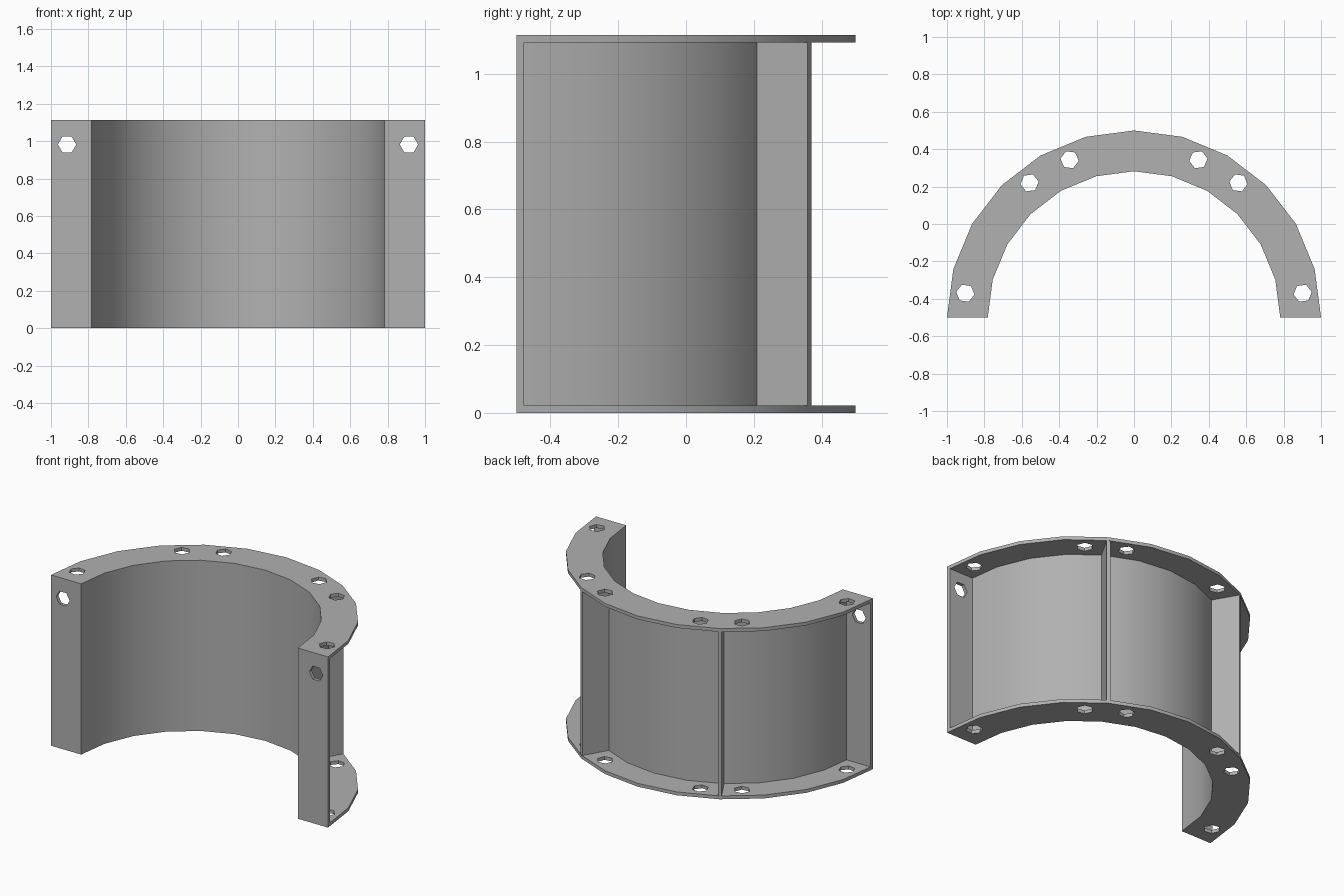
import bpy, bmesh
from math import sin, cos, pi, radians
from mathutils import Matrix, Vector

if "Cube" in bpy.data.objects:
    bpy.data.objects.remove(bpy.data.objects["Cube"])

H, T = 1.114, 0.022            # height, plate thickness
R_IN, R_WALL, R_OUT = 0.782, 0.827, 1.0
CY = -0.5                      # arc centre on y
STEPS = 12
HOLE_R = 0.049

grey = bpy.data.materials.new("dark_grey")
grey.diffuse_color = (0.44, 0.44, 0.44, 1)
grey.use_nodes = True
grey.node_tree.nodes["Principled BSDF"].inputs["Base Color"].default_value = grey.diffuse_color


def polar(r, a):
    return (r * cos(a), CY + r * sin(a))


def arc_band(r0, r1):
    angles = [pi * i / STEPS for i in range(STEPS + 1)]
    return [polar(r1, a) for a in angles] + [polar(r0, a) for a in reversed(angles)]


def add_prism(bm, pts, z0, z1, matrix=Matrix()):
    low = [bm.verts.new(matrix @ Vector((x, y, z0))) for x, y in pts]
    top = [bm.verts.new(matrix @ Vector((x, y, z1))) for x, y in pts]
    bm.faces.new(low[::-1])
    bm.faces.new(top)
    n = len(pts)
    for i in range(n):
        j = (i + 1) % n
        bm.faces.new((low[i], low[j], top[j], top[i]))


def make(name, prisms):
    bm = bmesh.new()
    for p in prisms:
        add_prism(bm, *p)
    bmesh.ops.recalc_face_normals(bm, faces=bm.faces)
    mesh = bpy.data.meshes.new(name)
    bm.to_mesh(mesh)
    bm.free()
    mesh.materials.append(grey)
    ob = bpy.data.objects.new(name, mesh)
    bpy.context.collection.objects.link(ob)
    return ob


def activate(ob):
    bpy.ops.object.select_all(action='DESELECT')
    ob.select_set(True)
    bpy.context.view_layer.objects.active = ob


def smooth(ob):
    activate(ob)
    bpy.ops.object.shade_smooth_by_angle(angle=radians(30))


def cut(ob, cutter):
    mod = ob.modifiers.new("holes", 'BOOLEAN')
    mod.operation, mod.solver, mod.object = 'DIFFERENCE', 'EXACT', cutter
    activate(ob)
    bpy.ops.object.modifier_apply(modifier=mod.name)


def hexagon(cx, cy, turn=0.0):
    return [(cx + HOLE_R * cos(turn + k * pi / 3), cy + HOLE_R * sin(turn + k * pi / 3))
            for k in range(6)]


# hole cutters: vertical ones for the flanges, horizontal ones for the end plates
hole_angles = [radians(a) for a in (8.2, 52.2, 67.8, 112.2, 127.8, 171.8)]
flange_cutter = make("flange_hole_cutter",
                     [(hexagon(*polar(0.911, a), a), -0.1, H + 0.1) for a in hole_angles])
to_front = Matrix.Rotation(pi / 2, 4, 'X')
plate_cutter = make("plate_hole_cutter",
                    [(hexagon(s * 0.914, 0.982), 0.4, 0.6, to_front) for s in (-1, 1)])

# curved wall
smooth(make("curved_wall", [(arc_band(R_IN, R_WALL), 0, H)]))

# bottom and top flanges
for name, z in (("bottom_flange", 0), ("top_flange", H - T)):
    flange = make(name, [(arc_band(R_WALL, R_OUT), z, z + T)])
    cut(flange, flange_cutter)
    smooth(flange)

# end plates on the front, following the flange outline
for name, s in (("end_plate_right", 1), ("end_plate_left", -1)):
    pts = [(s * x, y) for x, y in ((R_WALL - 0.004, CY), (R_OUT, CY),
                                   (R_OUT - 0.003, CY + T), (R_WALL - 0.004, CY + T))]
    cut(make(name, [(pts, T, H - T)]), plate_cutter)

# radial ribs
for name, deg in (("rib_right", 60), ("rib_left", 120)):
    a = radians(deg)
    nx, ny = -sin(a) * T / 2, cos(a) * T / 2
    (x0, y0), (x1, y1) = polar(R_WALL - 0.006, a), polar(R_OUT - 0.002, a)
    make(name, [([(x0 - nx, y0 - ny), (x1 - nx, y1 - ny),
                  (x1 + nx, y1 + ny), (x0 + nx, y0 + ny)], T, H - T)])

for cutter in (flange_cutter, plate_cutter):
    bpy.data.objects.remove(cutter, do_unlink=True)
